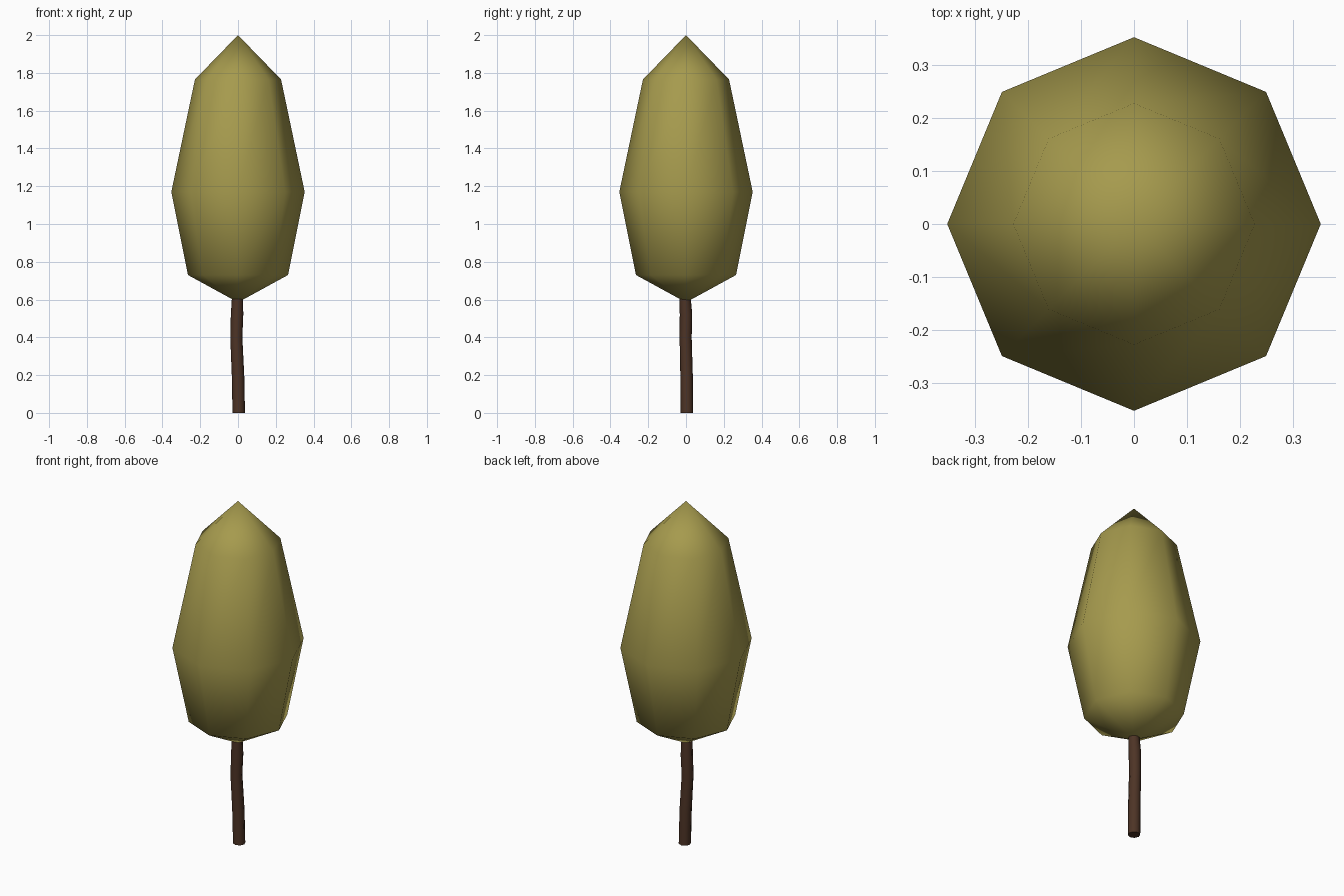
import bpy, bmesh, math

if "Cube" in bpy.data.objects:
    bpy.data.objects.remove(bpy.data.objects["Cube"])


def material(name, rgb):
    m = bpy.data.materials.new(name)
    m.diffuse_color = (*rgb, 1.0)
    m.use_nodes = True
    m.node_tree.nodes["Principled BSDF"].inputs["Base Color"].default_value = m.diffuse_color
    return m


def lathe(name, rings, sides, mat):
    """Loft rings (x, y, z, radius); a zero radius makes a single tip."""
    bm = bmesh.new()
    loops = []
    for x, y, z, r in rings:
        n = sides if r > 0 else 1
        loops.append([bm.verts.new((x + r * math.cos(math.tau * i / sides),
                                    y + r * math.sin(math.tau * i / sides), z))
                      for i in range(n)])
    for a, b in zip(loops, loops[1:]):
        for i in range(sides):
            j = (i + 1) % sides
            quad = [a[i % len(a)], a[j % len(a)], b[j % len(b)], b[i % len(b)]]
            bm.faces.new(list(dict.fromkeys(quad)))
    for loop in (loops[0], loops[-1]):
        if len(loop) > 1:
            bm.faces.new(loop)
    bmesh.ops.recalc_face_normals(bm, faces=bm.faces)
    for f in bm.faces:
        f.smooth = len(f.verts) <= 4
    me = bpy.data.meshes.new(name)
    bm.to_mesh(me)
    bm.free()
    me.materials.append(mat)
    ob = bpy.data.objects.new(name, me)
    bpy.context.collection.objects.link(ob)
    return ob


olive = material("olive leaves", (0.38, 0.325, 0.075))
brown = material("dark brown bark", (0.075, 0.034, 0.019))

# leafy crown: eight sided, smooth shaded, pointed at both ends
lathe("crown", [(0, 0, 0.585, 0), (0, 0, 0.73, 0.265), (0, 0, 1.17, 0.353),
                (0, 0, 1.765, 0.228), (0, 0, 2.0, 0)], 8, olive)

# slightly crooked trunk
lathe("trunk", [(0.004, 0.005, 0.0, 0.033), (0.0, 0.003, 0.2, 0.033),
                (-0.009, -0.002, 0.4, 0.032), (-0.005, 0.0, 0.52, 0.033),
                (-0.003, -0.004, 0.6, 0.030), (0, -0.003, 0.68, 0.028)], 8, brown)
